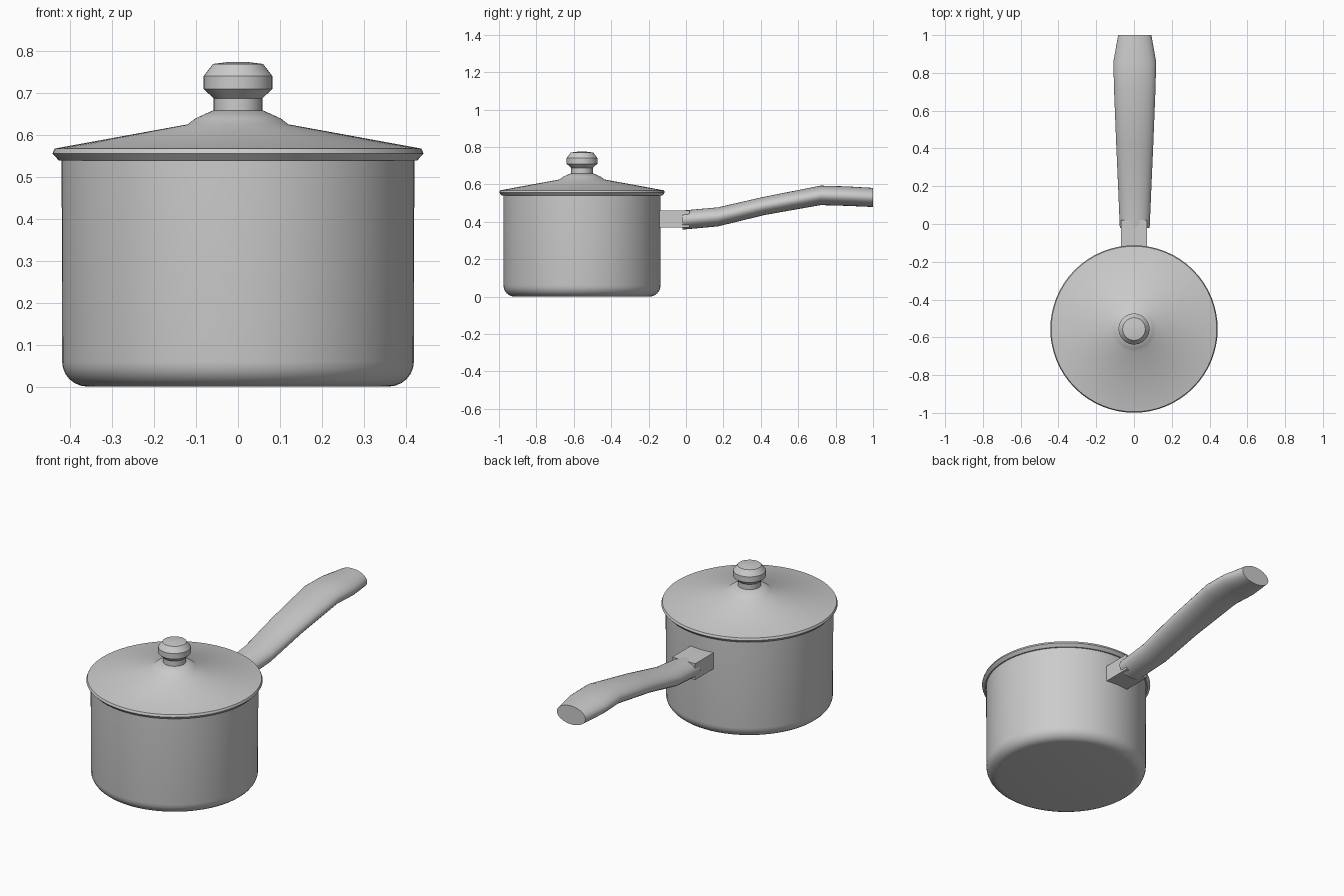
import bpy
import bmesh
from math import cos, sin, tau, radians

cube = bpy.data.objects.get("Cube")
if cube:
    bpy.data.objects.remove(cube, do_unlink=True)

POT_Y = -0.556

metal = bpy.data.materials.new("brushed grey metal")
metal.use_nodes = True
GREY = (0.6, 0.6, 0.6, 1)
metal.diffuse_color = GREY
metal.node_tree.nodes["Principled BSDF"].inputs["Base Color"].default_value = GREY


def finish(bm, name, angle=32):
    bmesh.ops.recalc_face_normals(bm, faces=bm.faces)
    mesh = bpy.data.meshes.new(name)
    bm.to_mesh(mesh)
    bm.free()
    mesh.materials.append(metal)
    obj = bpy.data.objects.new(name, mesh)
    bpy.context.collection.objects.link(obj)
    bpy.ops.object.select_all(action='DESELECT')
    obj.select_set(True)
    bpy.context.view_layer.objects.active = obj
    bpy.ops.object.shade_smooth_by_angle(angle=radians(angle))
    return obj


def loft(name, rings, angle=32):
    """Skin a list of point rings and cap both ends."""
    bm = bmesh.new()
    loops = [[bm.verts.new(p) for p in ring] for ring in rings]
    n = len(loops[0])
    for a, b in zip(loops, loops[1:]):
        for i in range(n):
            j = (i + 1) % n
            bm.faces.new((a[i], a[j], b[j], b[i]))
    bm.faces.new(loops[0])
    bm.faces.new(loops[-1])
    return finish(bm, name, angle)


def lathe(name, profile, n=64):
    return loft(name, [[(r * cos(tau * i / n), POT_Y + r * sin(tau * i / n), z)
                        for i in range(n)] for r, z in profile])


# Pot body with a rounded lower edge
corner = [(0.36 + 0.06 * sin(tau * k / 24), 0.06 - 0.06 * cos(tau * k / 24))
          for k in range(7)]
lathe("pot_body", corner + [(0.421, 0.55)])

# Lid: bevelled rim, shallow cone and raised boss
lathe("lid", [(0.428, 0.54), (0.443, 0.556), (0.438, 0.568), (0.12, 0.626),
              (0.102, 0.64), (0.06, 0.659)])

# Lid knob: neck, flared grip and slightly domed top
lathe("lid_knob", [(0.058, 0.65), (0.058, 0.688), (0.082, 0.71),
                   (0.082, 0.741), (0.06, 0.77), (0.02, 0.775)], 40)

# Square bracket joining the handle to the pot
bm = bmesh.new()
bmesh.ops.create_cube(bm, size=1)
for v in bm.verts:
    v.co = (v.co.x * 0.14, v.co.y * 0.19 - 0.075, v.co.z * 0.09 + 0.415)
finish(bm, "handle_bracket")

# Handle: oval sections as (y, centre height, half width, half height)
sections = [(-0.02, 0.409, 0.079, 0.051), (0.17, 0.426, 0.087, 0.051),
            (0.42, 0.485, 0.098, 0.049), (0.72, 0.541, 0.110, 0.052),
            (0.86, 0.537, 0.113, 0.052), (1.0, 0.530, 0.088, 0.051)]
SIDES = 28
loft("handle", [[(0.004 + w * cos(tau * i / SIDES), y, z + h * sin(tau * i / SIDES))
                 for i in range(SIDES)] for y, z, w, h in sections], 40)
